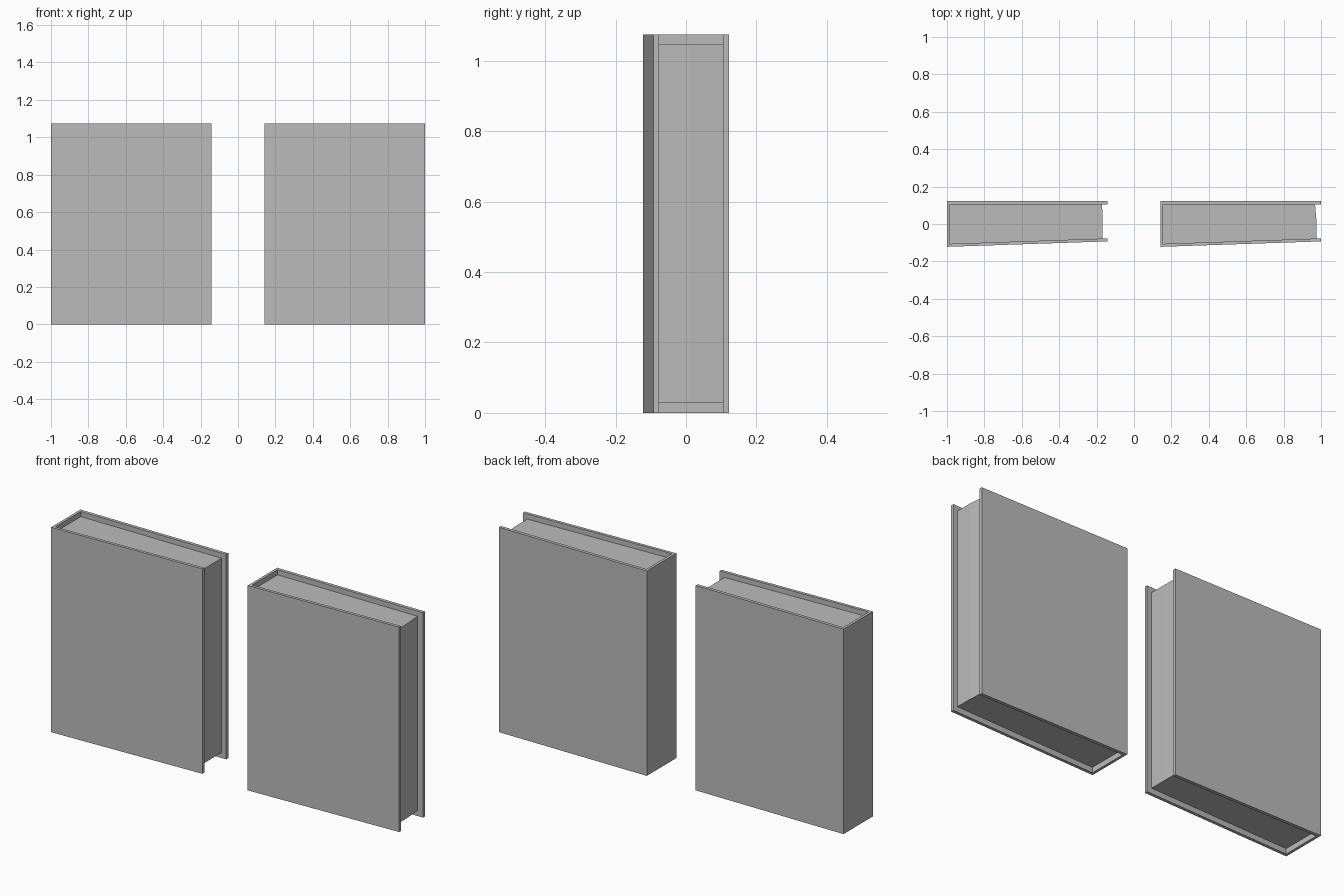
import bpy
import bmesh

# Remove the default cube
cube = bpy.data.objects.get("Cube")
if cube:
    bpy.data.objects.remove(cube, do_unlink=True)

grey = bpy.data.materials.new("plain grey")
grey.use_nodes = True
colour = (0.5, 0.5, 0.5, 1)
grey.diffuse_color = colour
grey.node_tree.nodes["Principled BSDF"].inputs["Base Color"].default_value = colour

HEIGHT = 1.075
WIDTH = 0.858


def extrude_outline(name, outline, left, bottom, top):
    """Raise a closed plan outline into a solid standing from bottom to top."""
    bm = bmesh.new()
    face = bm.faces.new([bm.verts.new((left + x, y, bottom)) for x, y in outline])
    raised = bmesh.ops.extrude_face_region(bm, geom=[face])["geom"]
    verts = [v for v in raised if isinstance(v, bmesh.types.BMVert)]
    bmesh.ops.translate(bm, verts=verts, vec=(0, 0, top - bottom))
    bmesh.ops.recalc_face_normals(bm, faces=bm.faces)
    mesh = bpy.data.meshes.new(name)
    bm.to_mesh(mesh)
    bm.free()
    mesh.materials.append(grey)
    obj = bpy.data.objects.new(name, mesh)
    bpy.context.collection.objects.link(obj)
    return obj


# C-shaped cover: spine, flat back board and gently tapering front board
cover = [(0, 0.122), (0, -0.122), (WIDTH, -0.093), (WIDTH, -0.077),
         (0.014, -0.106), (0.014, 0.105), (WIDTH, 0.105), (WIDTH, 0.122)]


def page_block(back_edge, front_edge):
    """Outline of the pages, touching the spine and both boards."""
    return [(0.014, 0.105), (0.014, -0.106), (front_edge, -0.078),
            (front_edge, 0.01), (back_edge, 0.105)]


for side, left, pages in (("right", -1, page_block(0.83, 0.831)),
                          ("left", 1 - WIDTH, page_block(0.826, 0.834))):
    extrude_outline(side + "_book_cover", cover, left, 0, HEIGHT)
    extrude_outline(side + "_book_pages", pages, left, 0.028, 1.048)
